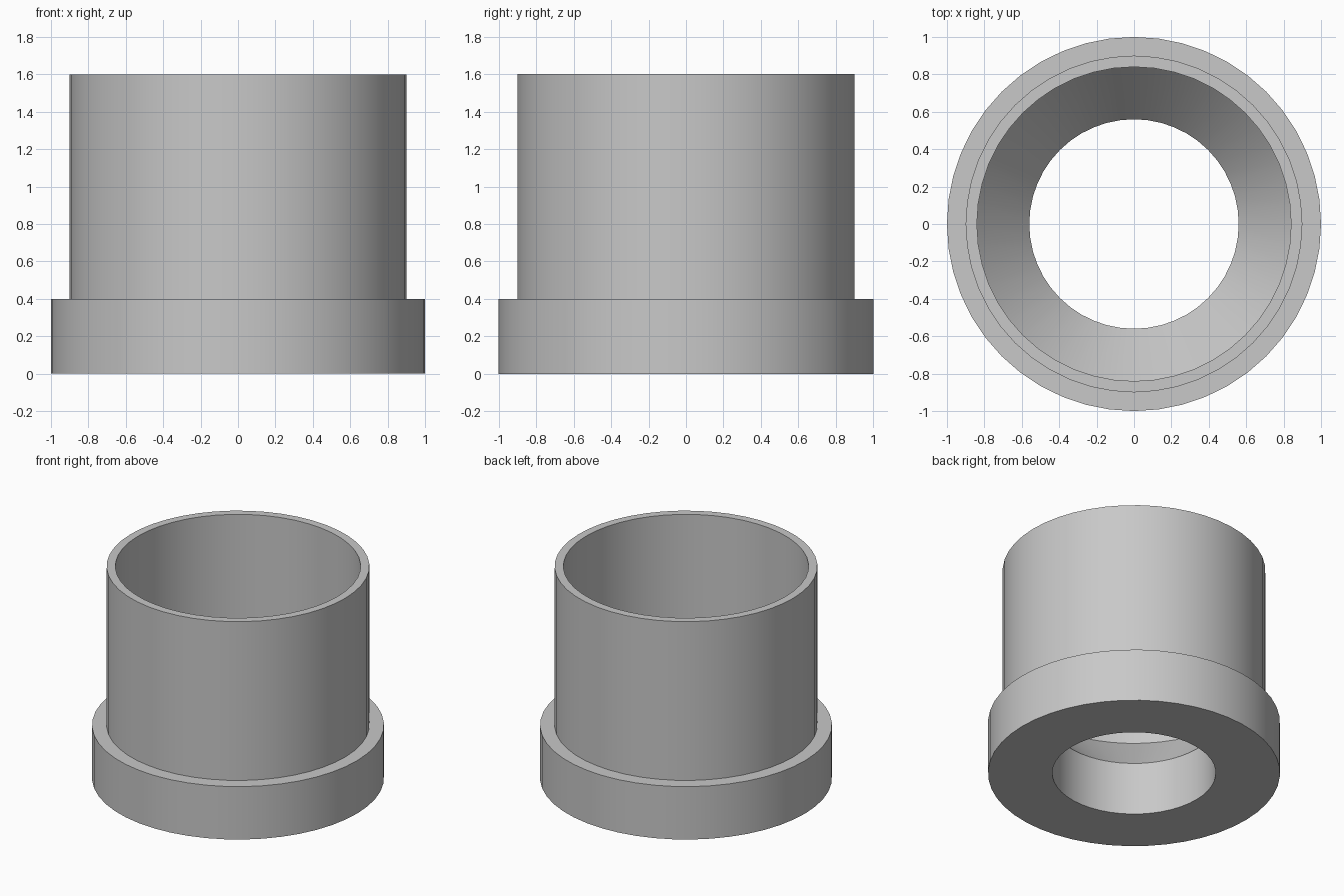
import bpy, bmesh, math

if "Cube" in bpy.data.objects:
    bpy.data.objects.remove(bpy.data.objects["Cube"])

SIDES = 48

# closed (radius, height) section: flange, sleeve, wide socket, taper, narrow bore
PROFILE = [(0.56, 0.0), (1.0, 0.0), (1.0, 0.4), (0.9, 0.4), (0.9, 1.6),
           (0.84, 1.6), (0.84, 0.72), (0.56, 0.4)]

grey = bpy.data.materials.new("light_grey")
grey.diffuse_color = (0.58, 0.58, 0.58, 1)
grey.use_nodes = True
grey.node_tree.nodes["Principled BSDF"].inputs["Base Color"].default_value = grey.diffuse_color


def lathe(name, profile, mat):
    """Revolve a closed section around the z axis."""
    bm = bmesh.new()
    rings = []
    for r, z in profile:
        rings.append([bm.verts.new((r * math.cos(2 * math.pi * i / SIDES),
                                    r * math.sin(2 * math.pi * i / SIDES), z))
                      for i in range(SIDES)])
    for a, b in zip(rings, rings[1:] + rings[:1]):
        for i in range(SIDES):
            j = (i + 1) % SIDES
            bm.faces.new((a[i], a[j], b[j], b[i]))
    bmesh.ops.recalc_face_normals(bm, faces=bm.faces)
    mesh = bpy.data.meshes.new(name)
    bm.to_mesh(mesh)
    bm.free()
    mesh.materials.append(mat)
    obj = bpy.data.objects.new(name, mesh)
    bpy.context.collection.objects.link(obj)
    return obj


# flanged bushing
bushing = lathe("flanged_bushing", PROFILE, grey)
bpy.context.view_layer.objects.active = bushing
bushing.select_set(True)
bpy.ops.object.shade_smooth_by_angle(angle=math.radians(30))
